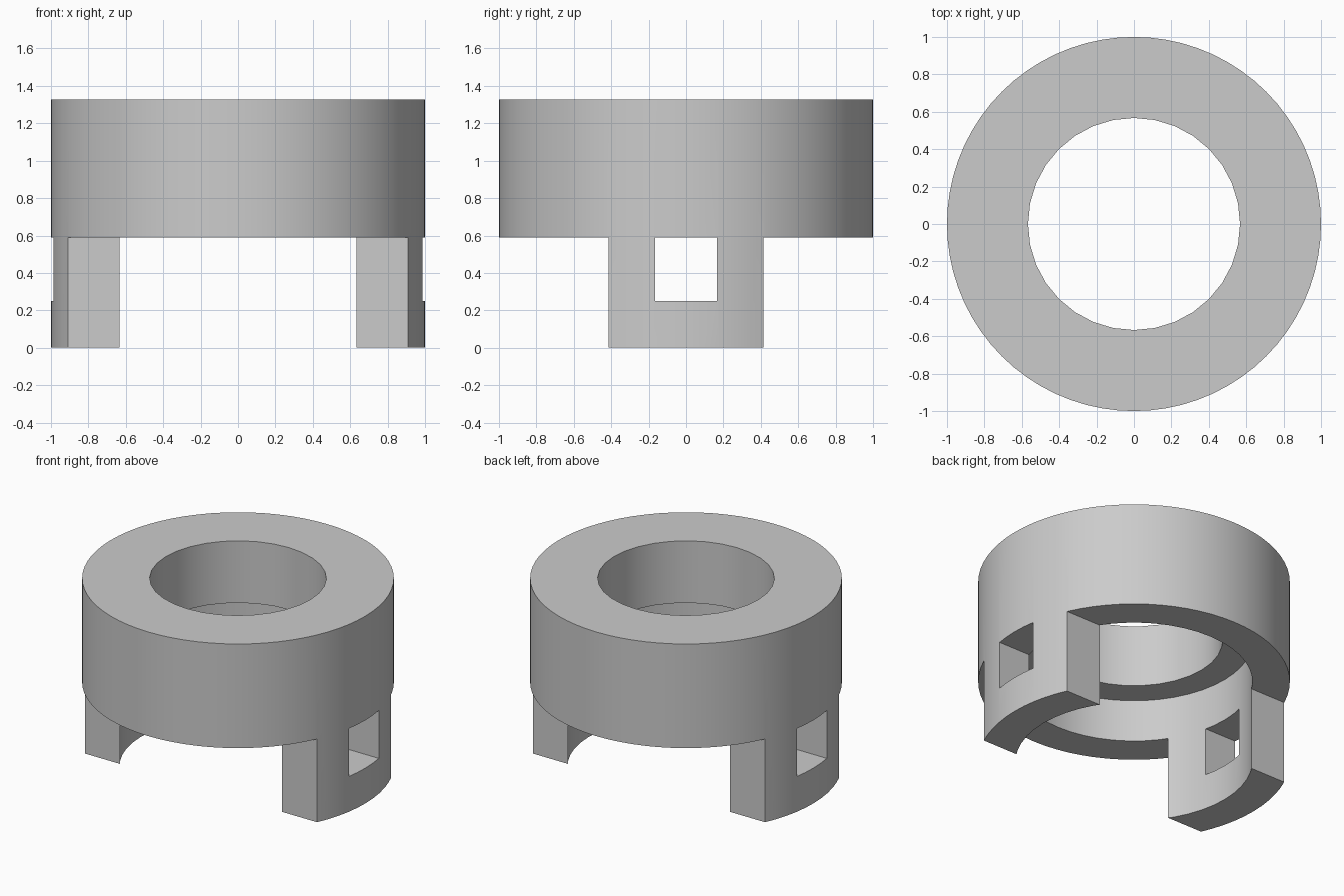
import bpy

cube = bpy.data.objects.get("Cube")
if cube:
    bpy.data.objects.remove(cube, do_unlink=True)

TOP, STEP, LEG_TOP = 1.326, 0.887, 0.589
LEG_HALF, WINDOW_HALF, WINDOW_SILL = 0.415, 0.167, 0.25

# Single grey material
grey = bpy.data.materials.new("plain grey")
grey.use_nodes = True
colour = (0.6, 0.6, 0.6, 1)
grey.diffuse_color = colour
grey.node_tree.nodes["Principled BSDF"].inputs["Base Color"].default_value = colour


def cylinder(name, radius, low, high, sides):
    bpy.ops.mesh.primitive_cylinder_add(
        vertices=sides, radius=radius, depth=high - low,
        location=(0, 0, (low + high) / 2))
    obj = bpy.context.object
    obj.name = name
    bpy.ops.object.transform_apply(location=True, rotation=False, scale=True)
    return obj


def box(name, low, high):
    centre = [(a + b) / 2 for a, b in zip(low, high)]
    bpy.ops.mesh.primitive_cube_add(size=1, location=centre)
    obj = bpy.context.object
    obj.name = name
    obj.scale = [b - a for a, b in zip(low, high)]
    bpy.ops.object.transform_apply(location=True, rotation=False, scale=True)
    return obj


def carve(target, cutter):
    cutter.hide_render = True
    cut = target.modifiers.new("cut", 'BOOLEAN')
    cut.operation = 'DIFFERENCE'
    cut.solver = 'EXACT'
    cut.object = cutter
    bpy.ops.object.select_all(action='DESELECT')
    target.select_set(True)
    bpy.context.view_layer.objects.active = target
    bpy.ops.object.modifier_apply(modifier=cut.name)
    bpy.data.objects.remove(cutter, do_unlink=True)


# Collar body with a narrow hole above a wider bore
collar = cylinder("collar_with_legs", 1, 0, TOP, 72)
collar.data.materials.append(grey)
carve(collar, cylinder("wide_bore_cutter", 0.76, -0.5, STEP, 48))
carve(collar, cylinder("hole_cutter", 0.567, 0.5, 2, 32))

# Front and back gaps leave two opposite legs
for side in (-1, 1):
    near, far = sorted((side * LEG_HALF, side * 1.5))
    carve(collar, box("gap_cutter", (-1.5, near, -0.5), (1.5, far, LEG_TOP)))

# Square windows through both legs, up to the collar's underside
carve(collar, box("window_cutter", (-1.5, -WINDOW_HALF, WINDOW_SILL),
                  (1.5, WINDOW_HALF, LEG_TOP)))

# Smooth round walls, crisp corners
bpy.ops.object.select_all(action='DESELECT')
collar.select_set(True)
bpy.context.view_layer.objects.active = collar
bpy.ops.object.shade_smooth_by_angle(angle=0.52)
